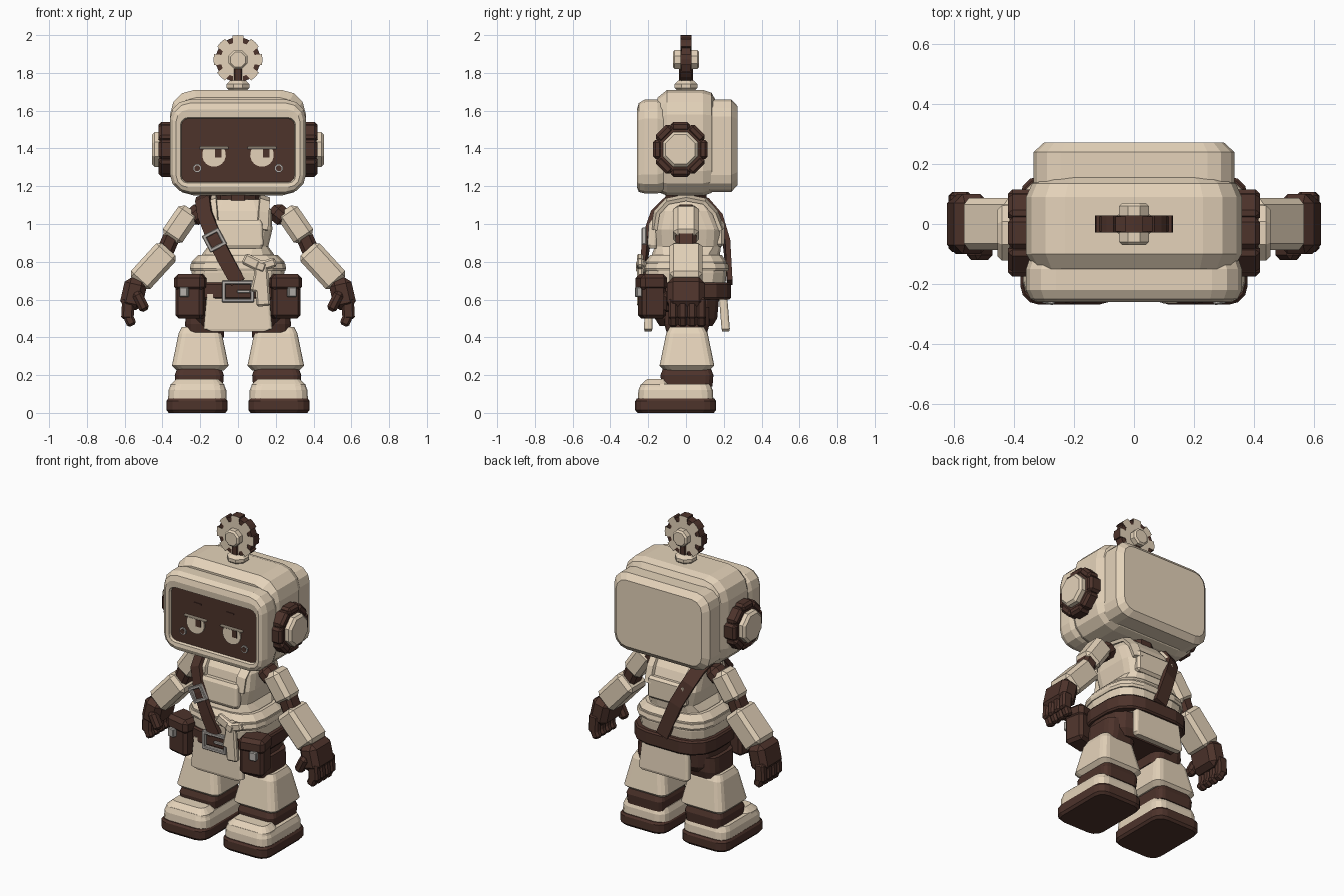
import bpy, bmesh
from math import sin, cos, pi, radians, atan2, hypot
from mathutils import Matrix, Vector

default_cube = bpy.data.objects.get("Cube")
if default_cube:
    bpy.data.objects.remove(default_cube)


def make_material(name, rgb):
    mat = bpy.data.materials.new(name)
    mat.use_nodes = True
    mat.diffuse_color = (*rgb, 1)
    mat.node_tree.nodes["Principled BSDF"].inputs["Base Color"].default_value = (*rgb, 1)
    return mat


CREAM = make_material("warm cream", (.78, .65, .49))
BROWN = make_material("dark brown", (.075, .033, .024))
METAL = make_material("grey metal", (.46, .43, .4))


def finish(name, bm, *mats):
    bmesh.ops.recalc_face_normals(bm, faces=bm.faces[:])
    mesh = bpy.data.meshes.new(name)
    bm.to_mesh(mesh)
    bm.free()
    for mat in mats:
        mesh.materials.append(mat)
    obj = bpy.data.objects.new(name, mesh)
    bpy.context.collection.objects.link(obj)
    return obj


def box(name, mat, loc, size, bevel=.01, rot=(0, 0, 0)):
    """Bevelled box, rotated in degrees about x, y and z."""
    bm = bmesh.new()
    bmesh.ops.create_cube(bm, size=1)
    bmesh.ops.scale(bm, vec=size, verts=bm.verts[:])
    if bevel:
        bmesh.ops.bevel(bm, geom=bm.edges[:], offset=bevel, segments=1, affect='EDGES')
    turn = Matrix.Identity(4)
    for angle, axis in zip(rot, "XYZ"):
        turn = Matrix.Rotation(radians(angle), 4, axis) @ turn
    bm.transform(Matrix.Translation(loc) @ turn)
    return finish(name, bm, mat)


def limb(name, mat, start, end, width, depth, bevel, y=0):
    """Box running between two points given as (x, z)."""
    dx, dz = end[0] - start[0], end[1] - start[1]
    mid = ((start[0] + end[0]) / 2, y, (start[1] + end[1]) / 2)
    tilt = atan2(dx, dz) * 180 / pi
    return box(name, mat, mid, (width, depth, hypot(dx, dz)), bevel, (0, tilt, 0))


def loft(name, mat, sections, axis="z", x=0):
    """Rounded rectangles (position, half u, half v, centre v, radius) joined along an axis."""
    bm, rings = bmesh.new(), []
    for pos, hu, hv, cv, r in sections:
        ring = []
        for k in range(4):
            su, sv = ((1, 1), (-1, 1), (-1, -1), (1, -1))[k]
            for step in range(4):
                a = (k + step / 3) * pi / 2
                u = x + su * (hu - r) + r * cos(a)
                v = cv + sv * (hv - r) + r * sin(a)
                ring.append(bm.verts.new((u, v, pos) if axis == "z" else (u, pos, v)))
        rings.append(ring)
    for low, high in zip(rings, rings[1:]):
        for i in range(len(low)):
            j = (i + 1) % len(low)
            bm.faces.new((low[i], low[j], high[j], high[i]))
    bm.faces.new(rings[0])
    bm.faces.new(rings[-1])
    return finish(name, bm, mat)


def cylinder(name, mat, loc, radius, depth, axis, sides=8, bevel=.012):
    bm = bmesh.new()
    bmesh.ops.create_cone(bm, cap_ends=True, segments=sides, radius1=radius, radius2=radius, depth=depth)
    bmesh.ops.rotate(bm, verts=bm.verts[:], matrix=Matrix.Rotation(pi / sides, 3, 'Z'))
    if bevel:
        rim = [e for e in bm.edges if abs(e.verts[0].co.z - e.verts[1].co.z) < .001]
        bmesh.ops.bevel(bm, geom=rim, offset=bevel, segments=1, affect='EDGES')
    turn = {"x": ('Y', 90), "y": ('X', 90), "z": ('Z', 0)}[axis]
    bm.transform(Matrix.Translation(loc) @ Matrix.Rotation(radians(turn[1]), 4, turn[0]))
    return finish(name, bm, mat)


def plate(name, mats, outline, y, depth):
    """Flat (x, z) outline pushed along y; the rim takes the last material."""
    bm = bmesh.new()
    face = bm.faces.new([bm.verts.new((px, y, pz)) for px, pz in outline])
    moved = bmesh.ops.extrude_face_region(bm, geom=[face], use_keep_orig=True)["geom"]
    bmesh.ops.translate(bm, vec=(0, depth, 0), verts=[v for v in moved if isinstance(v, bmesh.types.BMVert)])
    bm.normal_update()
    for f in bm.faces:
        f.material_index = 0 if abs(f.normal.y) > .9 else len(mats) - 1
    return finish(name, bm, *mats)


def mirror(*objects):
    """Copies left parts to the right side."""
    for obj in objects:
        bm = bmesh.new()
        bm.from_mesh(obj.data)
        bm.transform(Matrix.Scale(-1, 4, (1, 0, 0)))
        finish(obj.name.replace("left", "right"), bm, *obj.data.materials)


def frame(name, loc, width, height, bar, rot=0):
    """Square buckle of four bars."""
    turn = Matrix.Rotation(radians(rot), 3, 'Y')
    for i, (sx, sz) in enumerate(((1, 0), (-1, 0), (0, 1), (0, -1))):
        off = turn @ Vector((sx * (width - bar) / 2, 0, sz * (height - bar) / 2))
        size = (bar, .025, height) if sx else (width, .024, bar)
        box(f"{name}_bar_{i}", METAL, Vector(loc) + off, size, .004, (0, rot, 0))


# Head: domed middle shell, rear block, front frame with sunken screen
loft("head_shell", CREAM, [(-.15, .33, .25, 1.42, .11), (-.1, .36, .28, 1.43, .13),
                           (.09, .36, .28, 1.43, .13), (.135, .34, .265, 1.43, .12),
                           (.16, .3, .23, 1.42, .1)], "y")
loft("head_back", CREAM, [(.12, .335, .245, 1.415, .09), (.24, .335, .245, 1.415, .09),
                          (.272, .3, .21, 1.415, .07)], "y")
loft("screen_frame", CREAM, [(-.12, .35, .24, 1.41, .1), (-.15, .36, .248, 1.41, .1),
                             (-.22, .36, .248, 1.41, .1), (-.25, .345, .235, 1.405, .09),
                             (-.26, .327, .205, 1.4, .06), (-.256, .305, .174, 1.39, .04),
                             (-.235, .298, .167, 1.39, .035)], "y")
loft("face_screen", BROWN, [(-.234, .3, .169, 1.39, .035), (-.24, .3, .169, 1.39, .035)], "y")

# Face details
for side, cx in (("left", .127), ("right", -.127)):
    arc = [radians(148 + 244 * i / 12) for i in range(13)]
    plate(side + "_eye", [CREAM], [(cx + .063 * cos(a), 1.366 + .063 * sin(a)) for a in arc], -.239, -.008)
    box(side + "_eyelid", CREAM, (cx, -.244, 1.403), (.155, .016, .012), .003)
    box(side + "_pupil", BROWN, (cx + .022, -.246, 1.375), (.034, .008, .045), 0)
    box(side + "_brow", BROWN, (cx * .9, -.241, 1.495), (.05, .006, .008), 0)
    cylinder(side + "_cheek_stud", METAL, (cx * 1.7, -.242, 1.295), .024, .012, "y", 8, 0)
    cylinder(side + "_cheek_hole", BROWN, (cx * 1.7, -.246, 1.295), .016, .01, "y", 8, 0)

# Ears: tread blocks around a wheel with a cream cap
ear = [cylinder("left_ear_wheel", BROWN, (.365, -.03, 1.395), .137, .1, "x"),
       cylinder("left_ear_cap", CREAM, (.4, -.03, 1.395), .1, .11, "x", 8, .014)]
for i in range(8):
    a = i * pi / 4
    ear.append(box(f"left_ear_block_{i}", BROWN, (.37, -.03 + .12 * cos(a), 1.395 + .12 * sin(a)),
                   (.1, .05, .102), .014, (i * 45, 0, 0)))
mirror(*ear)

# Antenna gear: cream faces, dark rim and dark studs between the teeth
cylinder("antenna_base", CREAM, (0, 0, 1.73), .065, .06, "z", 8, .02)
box("antenna_stem", BROWN, (0, 0, 1.8), (.042, .075, .12), .006)
teeth = []
for i in range(8):
    for r, offset in ((.092, -16), (.13, -13), (.13, 0), (.13, 13), (.092, 16)):
        a = radians(i * 45 + offset)
        teeth.append((r * cos(a), 1.87 + r * sin(a)))
plate("antenna_gear", [CREAM, BROWN], teeth, -.028, .056)
cylinder("gear_core", BROWN, (0, 0, 1.87), .12, .05, "y", 16, 0)
cylinder("gear_hub", CREAM, (0, 0, 1.87), .054, .14, "y", 8, .01)

# Neck, torso and hips
cylinder("neck", BROWN, (0, 0, 1.13), .115, .12, "z", 10)
loft("shirt", CREAM, [(.68, .22, .19, 0, .13), (.84, .19, .18, 0, .12), (.88, .16, .175, .01, .08),
                      (.97, .182, .18, .01, .08), (1.07, .178, .15, 0, .08), (1.13, .14, .105, 0, .06)])
loft("waist_wrap", CREAM, [(.6, .235, .2, 0, .14), (.74, .245, .215, 0, .14), (.8, .245, .215, 0, .14),
                           (.835, .21, .19, 0, .12)])
loft("waist_fold", CREAM, [(.75, .25, .222, 0, .14), (.765, .255, .227, 0, .14), (.79, .25, .222, 0, .14)])
loft("bib_panel", CREAM, [(.87, .125, .02, -.175, .015), (.89, .135, .025, -.18, .015),
                          (1, .13, .025, -.172, .015), (1.02, .12, .02, -.165, .015)])
box("back_panel", CREAM, (0, .178, .95), (.27, .05, .14), .015)
loft("hips", BROWN, [(.46, .22, .14, 0, .1), (.5, .25, .165, 0, .12), (.66, .255, .18, 0, .13)])
loft("belt", BROWN, [(.6, .262, .222, .008, .15), (.61, .27, .23, .008, .155),
                     (.68, .27, .23, .008, .155), (.69, .262, .222, .008, .15)])
loft("front_flap", CREAM, [(.43, .14, .018, -.2, .012), (.445, .182, .022, -.2, .015), (.63, .165, .022, -.195, .015)])
loft("back_flap", CREAM, [(.43, .16, .018, .21, .012), (.445, .175, .022, .21, .015), (.63, .16, .022, .195, .015)])


def strap(name, mat, points, width, thick):
    """Ribbon that hugs the torso, facing away from its axis."""
    bm, rings = bmesh.new(), []
    pts = [Vector(p) for p in points]
    for i, p in enumerate(pts):
        along = (pts[min(i + 1, len(pts) - 1)] - pts[max(i - 1, 0)]).normalized()
        out = p - Vector((p.x * .6, 0, min(p.z, .98)))
        out = (out - along * out.dot(along)).normalized()
        across = along.cross(out) * width / 2
        rings.append([bm.verts.new(p + across * s + out * thick * o)
                      for s, o in ((-1, -1), (1, -1), (1, 1), (-1, 1))])
    for a, b in zip(rings, rings[1:]):
        for k in range(4):
            bm.faces.new((a[k], a[k - 1], b[k - 1], b[k]))
    bm.faces.new(rings[0])
    bm.faces.new(rings[-1])
    return finish(name, bm, mat)


# Shoulder straps, diagonal strap and its buckle
left_bib_strap = strap("left_bib_strap", CREAM, [(.13, -.17, .97), (.135, -.155, 1.06), (.14, -.1, 1.12),
                                                 (.14, 0, 1.14), (.14, .1, 1.12), (.135, .155, 1.06),
                                                 (.13, .19, .97)], .055, .01)
mirror(left_bib_strap)
strap("diagonal_strap", BROWN, [(.0, -.228, .69), (-.06, -.224, .8), (-.122, -.208, .92), (-.175, -.165, 1.05),
                                (-.185, -.09, 1.125), (-.18, .02, 1.145), (-.17, .11, 1.11), (-.14, .175, 1.03),
                                (-.08, .215, .9), (0, .232, .69)], .08, .014)
frame("strap_buckle", (-.125, -.222, .915), .1, .1, .02, -28)
frame("belt_buckle", (0, -.232, .643), .17, .115, .02)
box("buckle_pin", METAL, (.03, -.232, .643), (.07, .015, .016), .003)

# Tied cloth knot
box("knot", CREAM, (.12, -.235, .775), (.065, .06, .065), .015, (0, 20, 0))
for name, end, width in (("knot_loop_inner", (.03, .82), .06), ("knot_loop_outer", (.2, .8), .05),
                         ("knot_tail_long", (.135, .565), .075), ("knot_tail_short", (.09, .64), .05)):
    limb(name, CREAM, (.12, .775), end, width, .035, .01, -.243)

# Belt pouches
mirror(box("left_pouch", BROWN, (.248, -.18, .603), (.15, .13, .205), .018, (0, 0, 12)),
       box("left_pouch_flap", BROWN, (.248, -.183, .69), (.165, .145, .09), .022, (0, 0, 12)),
       box("left_pouch_clasp", METAL, (.285, -.25, .64), (.045, .035, .055), .005, (0, 0, 12)))

# Arms and hands
arm = [box("left_shoulder", BROWN, (.22, 0, 1.05), (.11, .12, .1), .03, (0, 40, 0)),
       limb("left_sleeve", CREAM, (.25, 1.078), (.36, .918), .125, .135, .025),
       limb("left_elbow", BROWN, (.34, .96), (.4, .82), .09, .11, .02),
       limb("left_forearm", CREAM, (.367, .866), (.53, .688), .14, .175, .022),
       limb("left_palm", BROWN, (.535, .71), (.572, .55), .12, .2, .03),
       limb("left_thumb", BROWN, (.54, .64), (.49, .54), .055, .06, .016, -.09)]
for i in range(4):
    y = -.068 + i * .05
    arm.append(limb(f"left_finger_{i}", BROWN, (.58, .61), (.586, .495), .066, .05, .012, y))
    arm.append(limb(f"left_fingertip_{i}", BROWN, (.592, .535), (.56, .462), .052, .048, .012, y))
mirror(*arm)

# Legs and boots
mirror(loft("left_thigh", BROWN, [(.4, .1, .1, .005, .05), (.47, .105, .12, .005, .06),
                                  (.56, .1, .12, .005, .06)], x=.175),
       loft("left_trouser", CREAM, [(.225, .125, .12, .005, .04), (.25, .15, .145, .005, .045),
                                    (.42, .115, .11, .005, .04), (.455, .097, .09, .005, .035)], x=.2),
       loft("left_ankle", BROWN, [(.14, .125, .135, .005, .04), (.2, .13, .14, .005, .04),
                                  (.24, .115, .125, .005, .04)], x=.205),
       loft("left_boot", CREAM, [(.07, .155, .2, -.055, .06), (.12, .153, .197, -.055, .06),
                                 (.152, .14, .184, -.055, .055)], x=.215),
       loft("left_toe_cap", CREAM, [(.11, .15, .08, -.17, .055), (.15, .143, .074, -.165, .05),
                                    (.18, .11, .05, -.155, .03)], x=.215),
       loft("left_sole", BROWN, [(0, .15, .202, -.055, .06), (.015, .162, .214, -.055, .062),
                                 (.062, .162, .214, -.055, .062), (.075, .154, .206, -.055, .06)], x=.217))
